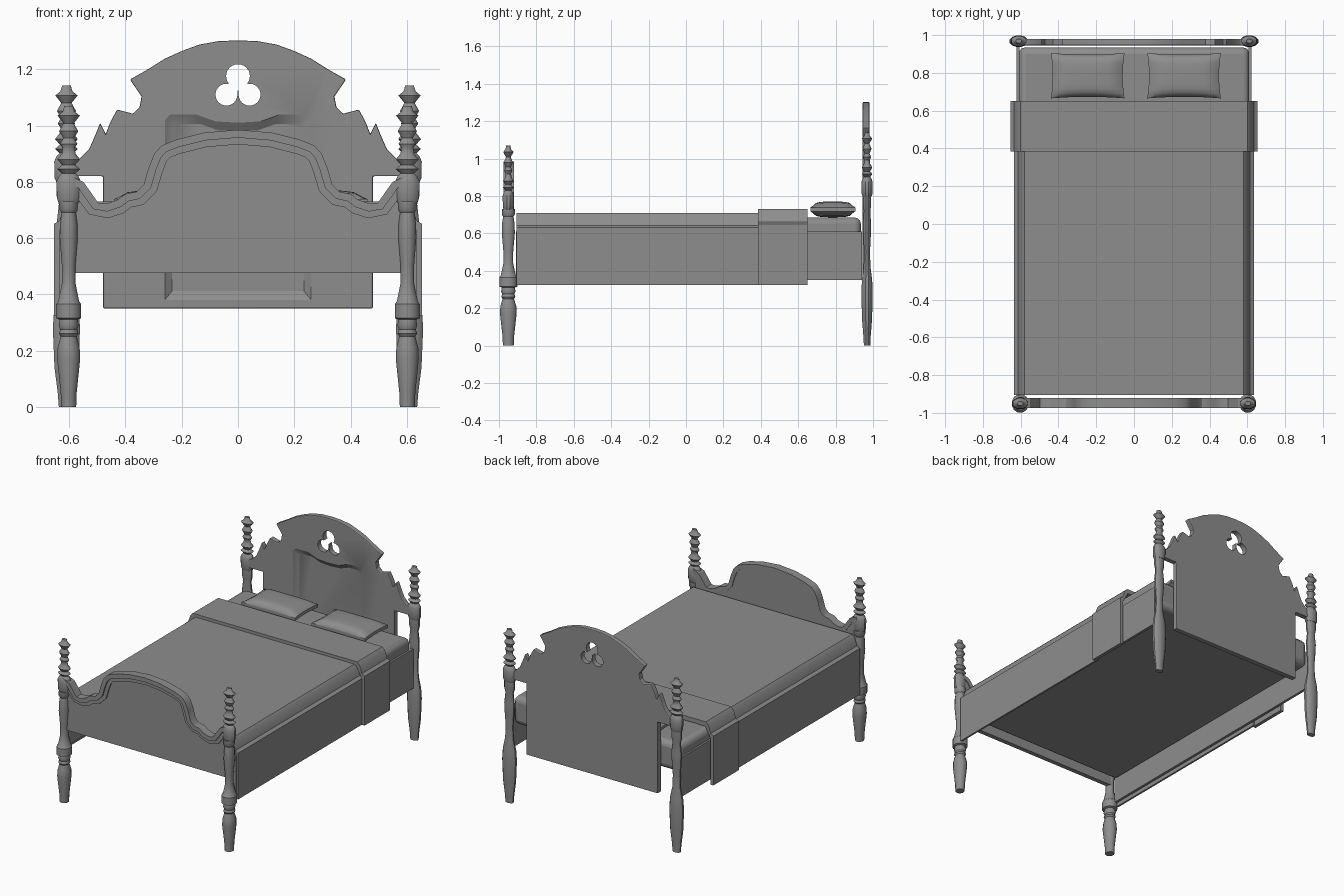
import bpy, bmesh
from math import sin, cos, pi, radians, sqrt
from mathutils import Vector

if "Cube" in bpy.data.objects:
    bpy.data.objects.remove(bpy.data.objects["Cube"])

GREY = (0.27, 0.27, 0.27, 1)
grey = bpy.data.materials.new("plain_grey")
grey.use_nodes = True
grey.diffuse_color = GREY
grey.node_tree.nodes["Principled BSDF"].inputs["Base Color"].default_value = GREY


def finish(name, bm, angle=30):
    bmesh.ops.recalc_face_normals(bm, faces=bm.faces)
    mesh = bpy.data.meshes.new(name)
    bm.to_mesh(mesh)
    bm.free()
    mesh.materials.append(grey)
    obj = bpy.data.objects.new(name, mesh)
    bpy.context.collection.objects.link(obj)
    shade(obj, angle)
    return obj


def shade(obj, angle=30):
    bpy.ops.object.select_all(action='DESELECT')
    obj.select_set(True)
    bpy.context.view_layer.objects.active = obj
    bpy.ops.object.shade_smooth_by_angle(angle=radians(angle))


def loft(name, rings, angle=30):
    """Skin equal rings of points and cap both ends."""
    bm = bmesh.new()
    loops = [[bm.verts.new(p) for p in ring] for ring in rings]
    n = len(loops[0])
    for a, b in zip(loops, loops[1:]):
        for i in range(n):
            j = (i + 1) % n
            bm.faces.new((a[i], a[j], b[j], b[i]))
    bm.faces.new(loops[0])
    bm.faces.new(loops[-1])
    return finish(name, bm, angle)


def prism(name, outline, y0, y1):
    return loft(name, [[(x, y, z) for x, z in outline] for y in (y0, y1)])


def mirrored(half):
    """Full left-to-right outline from a half that starts on the centre line."""
    return [(-x, z) for x, z in reversed(half[1:])] + half


def turned(name, x, y, profile, sx, sy, sides=12):
    rings = [[(x + r * sx * cos(2 * pi * (i + .5) / sides),
               y + r * sy * sin(2 * pi * (i + .5) / sides), z)
              for i in range(sides)] for r, z in profile]
    return loft(name, rings, 35)


def apply_all(obj):
    bpy.context.view_layer.objects.active = obj
    for m in list(obj.modifiers):
        bpy.ops.object.modifier_apply(modifier=m.name)


def bevel(obj, width, segments=2):
    m = obj.modifiers.new("soft_edge", 'BEVEL')
    m.width, m.segments = width, segments
    m.limit_method, m.angle_limit = 'ANGLE', radians(50)


def cut(obj, cutter):
    cutter.hide_render = True
    m = obj.modifiers.new("cut", 'BOOLEAN')
    m.operation, m.solver, m.object = 'DIFFERENCE', 'EXACT', cutter
    apply_all(obj)
    bpy.data.objects.remove(cutter)


# Turned posts with ringed finials
foot_profile = [(.03, 0), (.032, .05), (.046, .17), (.044, .21), (.032, .25),
                (.039, .26), (.034, .275), (.04, .29), (.036, .31), (.05, .315),
                (.05, .365), (.042, .375), (.027, .44), (.027, .5), (.036, .6),
                (.035, .65), (.029, .69), (.036, .7), (.036, .73)]
head_profile = [(.028, 0), (.032, .05), (.044, .14), (.05, .28), (.045, .35),
                (.03, .42), (.026, .5), (.034, .6), (.036, .65), (.028, .72),
                (.036, .75), (.036, .8)]
finial_profile = [(.036, -.345), (.043, -.33), (.045, -.27), (.036, -.25),
                  (.025, -.24), (.042, -.225), (.024, -.21), (.042, -.19),
                  (.025, -.17), (.022, -.15), (.032, -.135), (.02, -.115),
                  (.035, -.09), (.019, -.062), (.041, -.035), (.022, -.02), (.016, 0)]
for side, s in (("left", 1), ("right", -1)):
    for end, px, py, prof, top, sx, sy in (
            ("foot", .602, -.95, foot_profile, 1.07, .92, 1),
            ("head", .61, .968, head_profile, 1.142, 1, .63)):
        turned(f"{end}_post_{side}", s * px, py, prof, sx, sy)
        turned(f"{end}_finial_{side}", s * px, py,
               [(r, top + z) for r, z in finial_profile], 1, .7)

# Headboard: arched outline with scrolled shoulders and a hanging panel
head_half = [(0, 1.303), (.07, 1.3), (.137, 1.288), (.2, 1.265), (.26, 1.238),
             (.32, 1.2), (.384, 1.164), (.343, 1.103), (.35, 1.065), (.373, 1.042),
             (.43, 1.057), (.455, 1.01), (.47, .97), (.49, 1.01), (.508, .965),
             (.53, .915), (.565, .88), (.605, .87), (.605, .82), (.48, .82), (.48, .35)]
headboard = prism("headboard", mirrored(head_half), .945, .98)
bevel(headboard, .005)
apply_all(headboard)

# Trefoil opening: the far edge of three overlapping circles
lobes = [(0, .04, .042), (.041, -.026, .039), (-.041, -.026, .039)]
trefoil = []
for i in range(72):
    dx, dz = cos(2 * pi * i / 72), sin(2 * pi * i / 72)
    reach = 0
    for cx, cz, r in lobes:
        along = cx * dx + cz * dz
        gap = r * r - (cx * cx + cz * cz - along * along)
        if gap > 0:
            reach = max(reach, along + sqrt(gap))
    trefoil.append((dx * reach, 1.136 + dz * reach))
cut(headboard, prism("trefoil_cutter", trefoil, .9, 1.02))

# Recessed field with sloping sides and a scalloped top
field = mirrored([(0, 1.01), (.08, 1.015), (.15, 1.04), (.24, 1.04), (.26, 1.02), (.26, .38)])
cut(headboard, loft("field_cutter", [
    [(x * k, y, .7 + (z - .7) * k) for x, z in field]
    for y, k in ((.935, 1.05), (.965, .9))]))
shade(headboard)

# Footboard with a two-step moulding that follows its top edge
foot_top = mirrored([(0, .985), (.12, .975), (.22, .95), (.27, .93), (.298, .9),
                     (.318, .85), (.335, .79), (.36, .765), (.4, .757), (.43, .735),
                     (.47, .722), (.497, .725), (.525, .765), (.55, .8), (.595, .82)])
prism("footboard", foot_top + [(.595, .475), (-.595, .475)], -.955, -.925)


def moulding(name, width, y0, y1):
    pts = [Vector(p) for p in foot_top]
    lower = []
    for i, p in enumerate(pts):
        t = (pts[min(i + 1, len(pts) - 1)] - pts[max(i - 1, 0)]).normalized()
        lower.append(p + Vector((t.y, -t.x)) * width)
    bm = bmesh.new()
    rows = [[bm.verts.new((p.x, y, p.y)) for p in line]
            for line, y in ((pts, y0), (lower, y0), (lower, y1), (pts, y1))]
    for a, b in zip(rows, rows[1:] + rows[:1]):
        for i in range(len(pts) - 1):
            bm.faces.new((a[i], a[i + 1], b[i + 1], b[i]))
    for i in (0, -1):
        bm.faces.new([row[i] for row in rows])
    return finish(name, bm)


moulding("moulding_outer", .028, -.975, -.92)
moulding("moulding_inner", .052, -.964, -.93)


# Mattress and side rails
def box(name, x0, x1, y0, y1, z0, z1):
    return prism(name, [(x0, z0), (x1, z0), (x1, z1), (x0, z1)], y0, y1)


mattress = box("mattress", -.61, .61, -.9, .935, .5, .685)
bevel(mattress, .035, 3)
apply_all(mattress)
shade(mattress, 40)
for side, s in (("left", 1), ("right", -1)):
    box(f"side_rail_{side}", s * .605, s * .622, -.91, .94, .35, .61)


# Covers: hollow draped sheets hanging down both sides
def cover(name, half_width, top, y0, y1, thick):
    w = half_width
    outer = mirrored([(0, top), (w - .055, top), (w - .037, top - .018),
                      (w - .02, top - .068), (w, top - .08), (w, .325)])
    inner = mirrored([(0, top - .03), (w - .06, top - .03),
                      (w - thick, top - .1), (w - thick, .325)])
    return prism(name, outer + inner[::-1], y0, y1)


cover("blanket", .635, .71, -.905, .4, .012)
cover("folded_cover", .655, .73, .385, .65, .022)


# Pillows: puffed grids with pinched corners
def pillow(name, cx, cy, cz, hx, hy, hz):
    bm = bmesh.new()
    bmesh.ops.create_cube(bm, size=2)
    bmesh.ops.subdivide_edges(bm, edges=bm.edges[:], cuts=9, use_grid_fill=True)
    for v in bm.verts:
        u, w, h = v.co
        puff = sqrt(max(0, (1 - u ** 4) * (1 - w ** 4)))
        v.co = (cx + hx * u * (1 - .05 * (1 - w * w)),
                cy + hy * w * (1 - .07 * (1 - u * u)),
                cz + hz * h * (.25 + .75 * puff))
    return finish(name, bm, 50)


for side, s in (("left", 1), ("right", -1)):
    pillow(f"pillow_{side}", .01 + s * .255, .785, .728, .195, .12, .042)
